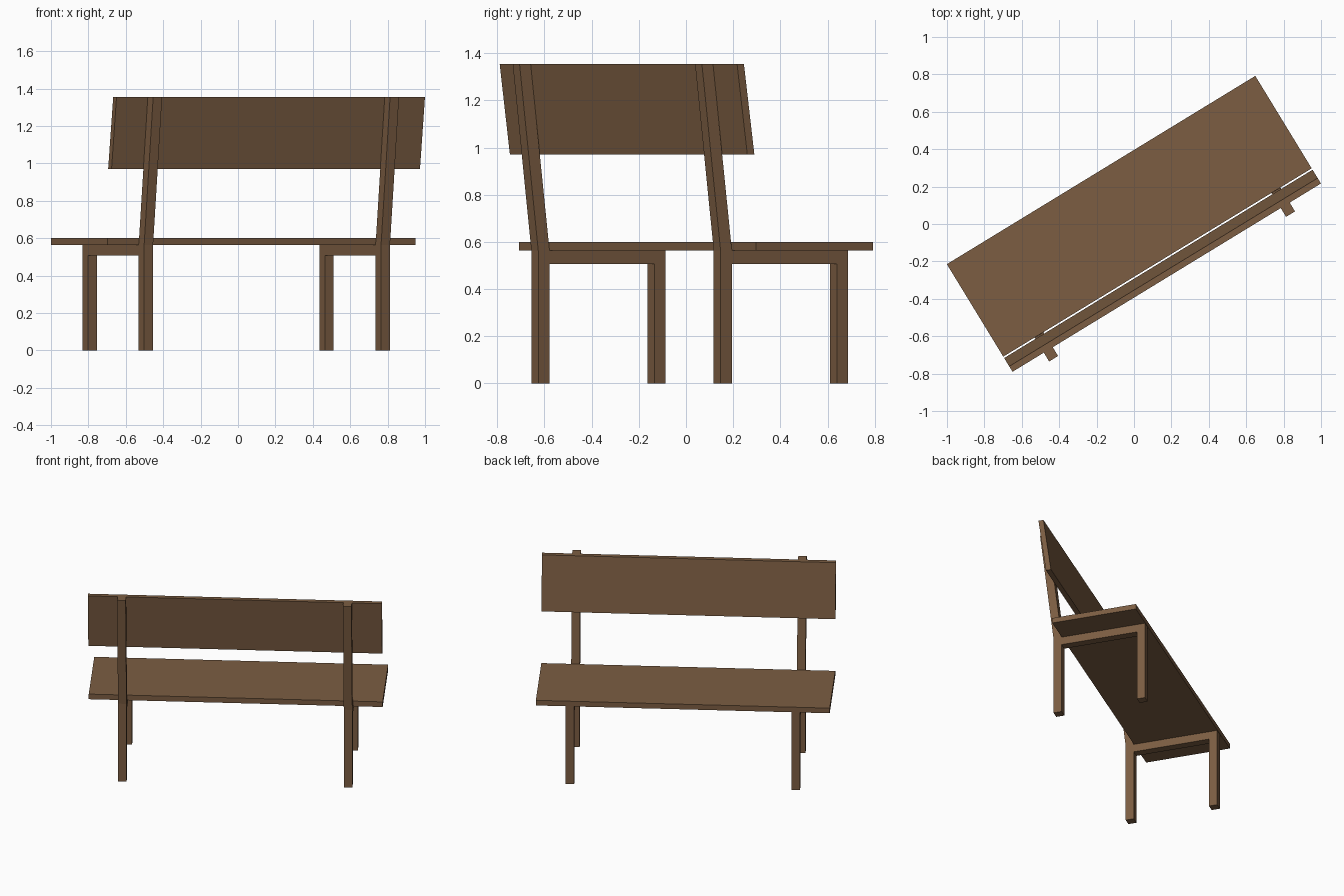
import bpy, bmesh, math

if "Cube" in bpy.data.objects:
    bpy.data.objects.remove(bpy.data.objects["Cube"])

TURN = math.radians(31.4)      # the bench stands turned about z

wood = bpy.data.materials.new("brown_wood")
wood.diffuse_color = (0.2, 0.11, 0.055, 1)
wood.use_nodes = True
wood.node_tree.nodes["Principled BSDF"].inputs["Base Color"].default_value = wood.diffuse_color


def extrude_profile(name, profile, x0, x1, mirrored=False):
    """Extrude a (y, z) side profile along the bench from x0 to x1."""
    bm = bmesh.new()
    face = bm.faces.new([bm.verts.new((x0, y, z)) for y, z in profile])
    ext = bmesh.ops.extrude_face_region(bm, geom=[face], use_keep_orig=True)
    verts = [g for g in ext["geom"] if isinstance(g, bmesh.types.BMVert)]
    bmesh.ops.translate(bm, verts=verts, vec=(x1 - x0, 0, 0))
    bmesh.ops.recalc_face_normals(bm, faces=bm.faces)
    mesh = bpy.data.meshes.new(name)
    bm.to_mesh(mesh)
    bm.free()
    mesh.materials.append(wood)
    obj = bpy.data.objects.new(name, mesh)
    obj.rotation_euler.z = TURN
    bpy.context.collection.objects.link(obj)
    if mirrored:
        obj.modifiers.new("mirror", 'MIRROR').use_axis[0] = True
    return obj


# Seat board
extrude_profile("seat", [(-0.241, 0.563), (0.338, 0.563),
                         (0.338, 0.6), (-0.241, 0.6)], -0.966, 0.966)

# Leaning backrest board, level along top and bottom
extrude_profile("backrest", [(-0.250, 0.97), (-0.302, 1.355),
                             (-0.336, 1.355), (-0.285, 0.97)], -0.966, 0.966)

# Side frames: rear leg bending into back post, rail and front leg in one piece
extrude_profile("side_frames", [
    (-0.298, 0), (-0.242, 0), (-0.242, 0.507), (0.279, 0.507),
    (0.279, 0), (0.335, 0), (0.335, 0.563), (-0.242, 0.563),
    (-0.336, 1.355), (-0.391, 1.355), (-0.298, 0.563)],
    0.714, 0.770, mirrored=True)
